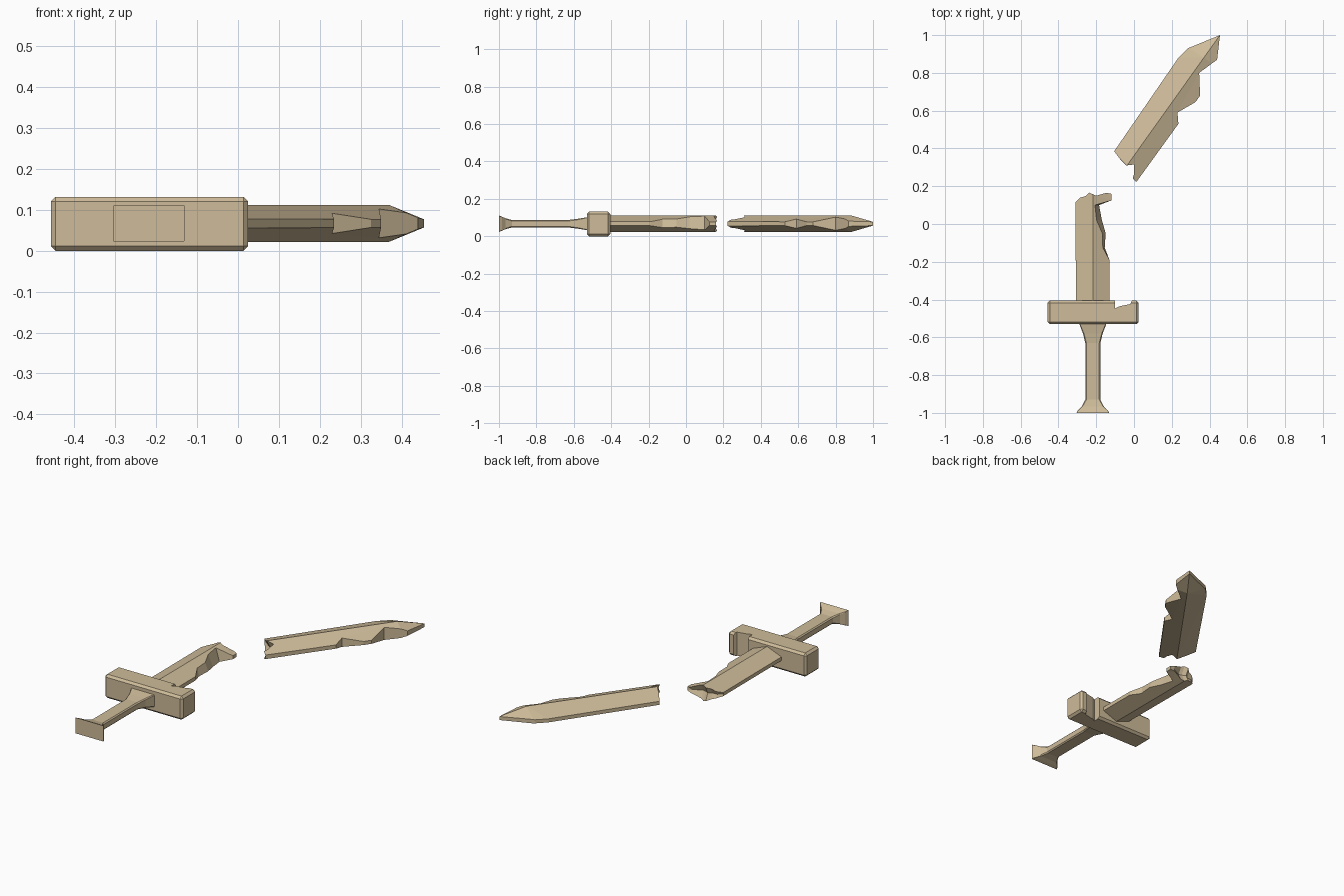
import bpy, bmesh
from mathutils import Vector

if "Cube" in bpy.data.objects:
    bpy.data.objects.remove(bpy.data.objects["Cube"])

ZC = 0.067          # mid height of the flat-lying sword
AXIS_X = -0.218     # centre line of hilt and stub

mat = bpy.data.materials.new("tan")
mat.diffuse_color = (0.62, 0.50, 0.32, 1)
mat.use_nodes = True
mat.node_tree.nodes["Principled BSDF"].inputs["Base Color"].default_value = mat.diffuse_color


def finish(bm, name):
    bmesh.ops.recalc_face_normals(bm, faces=bm.faces)
    me = bpy.data.meshes.new(name)
    bm.to_mesh(me)
    bm.free()
    ob = bpy.data.objects.new(name, me)
    bpy.context.collection.objects.link(ob)
    me.materials.append(mat)
    return ob


def prism(name, pts, z0, z1):
    bm = bmesh.new()
    f = bm.faces.new([bm.verts.new((x, y, z0)) for x, y in pts])
    ext = bmesh.ops.extrude_face_region(bm, geom=[f])["geom"]
    for v in ext:
        if isinstance(v, bmesh.types.BMVert):
            v.co.z = z1
    return finish(bm, name)


def blade(name, outline, ridge_pt, axis, half_w, broken, taper=None, slant={}):
    """Outline split on its ridge, thickened to a diamond section with blunt edges.
    broken: test for the fracture, whose mid line is pushed in as a groove."""
    axis = Vector((*axis, 0)).normalized()
    across = Vector((axis.y, -axis.x, 0))
    origin = Vector((*ridge_pt, 0))
    bm = bmesh.new()
    bm.faces.new([bm.verts.new((x, y, 0)) for x, y in outline])

    def cut(co, no):
        bmesh.ops.bisect_plane(bm, geom=bm.verts[:] + bm.edges[:] + bm.faces[:],
                               dist=1e-5, plane_co=co, plane_no=no)
    cut(origin, across)
    if taper:
        cut(origin - axis * taper, axis)

    def half_height(co):
        d = abs((co - origin).dot(across)) / half_w
        a = min(1, -(co - origin).dot(axis) / taper) if taper else 1
        return 0.01 + 0.035 * max(0, a - d)

    ext = bmesh.ops.extrude_face_region(bm, geom=bm.faces[:])["geom"]
    top = {v for v in ext if isinstance(v, bmesh.types.BMVert)}
    for v in bm.verts:
        if v in top:
            for (sx, sy), dx in slant.items():
                if abs(v.co.x - sx) + abs(v.co.y - sy) < 1e-4:
                    v.co.x += dx
                    break
        h = half_height(Vector((v.co.x, v.co.y, 0)))
        v.co.z = ZC + (h if v in top else -h)
    # groove along the fracture
    ends = [e for e in bm.edges
            if (e.verts[0] in top) != (e.verts[1] in top)
            and all(broken(v.co) for v in e.verts)]
    new = bmesh.ops.subdivide_edges(bm, edges=ends, cuts=1)["geom_inner"]
    inward = axis if taper else -axis
    for v in new:
        if isinstance(v, bmesh.types.BMVert):
            v.co += inward * 0.5 * half_height(Vector((v.co.x, v.co.y, 0)))
    bmesh.ops.triangulate(bm, faces=[f for f in bm.faces if len(f.verts) > 4])
    return finish(bm, name)


# Grip with flared pommel and collar: lofted chamfered rectangles
bm = bmesh.new()
rings = []
for y, hx, hz, c in [(-1, .087, .044, .001), (-.985, .078, .038, .002), (-.965, .058, .029, .004),
                     (-.93, .040, .020, .006), (-.63, .040, .020, .006),
                     (-.58, .052, .026, .005), (-.52, .075, .036, .003)]:
    sec = [(hx, hz - c), (hx - c, hz), (c - hx, hz), (-hx, hz - c),
           (-hx, c - hz), (c - hx, -hz), (hx - c, -hz), (hx, c - hz)]
    rings.append([bm.verts.new((AXIS_X + x, y, ZC + z)) for x, z in sec])
for a, b in zip(rings, rings[1:]):
    for i in range(8):
        j = (i + 1) % 8
        bm.faces.new((a[i], a[j], b[j], b[i]))
bm.faces.new(rings[0])
bm.faces.new(rings[-1])
finish(bm, "grip")

# Cross guard: chamfered block with a chipped notch
guard = prism("guard", [(-.458, -.53), (.025, -.53), (.025, -.405), (-.458, -.405)], 0, .132)
bev = guard.modifiers.new("chamfer", "BEVEL")
bev.width, bev.segments = .012, 1
cutter = prism("guard_notch_cutter",
               [(-.10, -.38), (-.10, -.447), (-.078, -.436), (-.02, -.424), (.002, -.38)], -.05, .2)
cutter.hide_render = True
cutter.hide_set(True)
cutter.display_type = "WIRE"
notch = guard.modifiers.new("notch", "BOOLEAN")
notch.operation, notch.object, notch.solver = "DIFFERENCE", cutter, "EXACT"

# Blade stub still held by the guard
blade("blade_stub",
      [(-.307, -.45), (-.13, -.45), (-.13, -.19), (-.155, -.125), (-.15, -.05),
       (-.17, .02), (-.185, .10), (-.12, .125), (-.12, .16), (-.145, .165), (-.20, .15),
       (-.238, .166), (-.258, .147), (-.285, .14), (-.31, .115)],
      (AXIS_X, 0), (0, 1), .09, lambda c: c.y > .111 and c.x < -.14,
      slant={(-.155, -.125): -.01, (-.15, -.05): -.018, (-.17, .02): -.028, (-.185, .10): -.022})

# Broken-off blade tip lying askew
blade("blade_tip",
      [(-.105, .385), (-.075, .345), (-.04, .31), (0, .315), (0, .265), (-.007, .24), (.013, .223),
       (.235, .53), (.23, .59), (.325, .645), (.35, .68), (.345, .80), (.44, .87),
       (.455, 1), (.285, .93), (.235, .88)],
      (.455, 1), (.485, .68), .095, lambda c: c.x < -.003 and c.y < .37, taper=.147)
